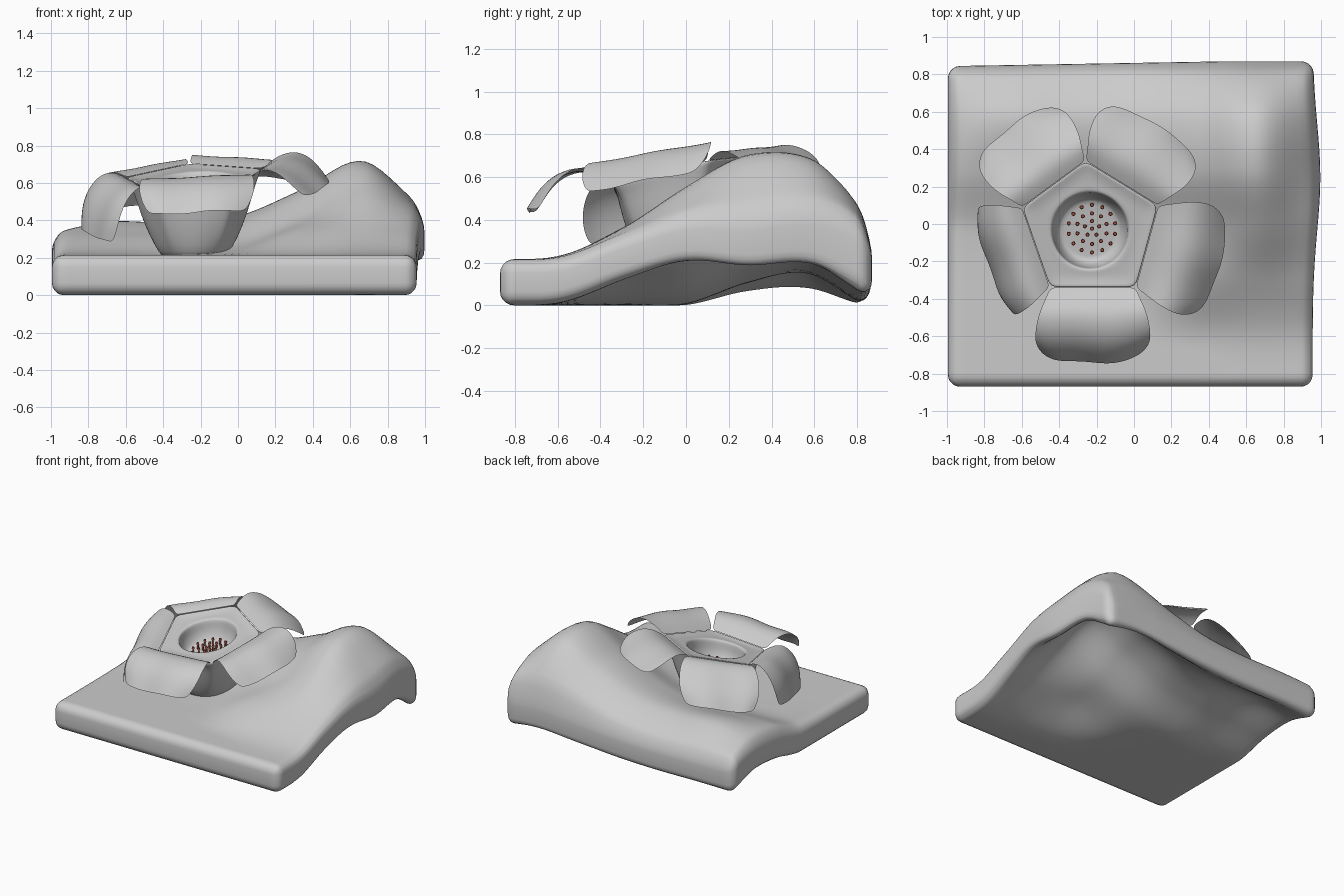
import bpy, bmesh, math
from mathutils import Vector

if "Cube" in bpy.data.objects:
    bpy.data.objects.remove(bpy.data.objects["Cube"])


def material(name, rgb):
    m = bpy.data.materials.new(name)
    m.diffuse_color = (*rgb, 1)
    m.use_nodes = True
    m.node_tree.nodes["Principled BSDF"].inputs["Base Color"].default_value = m.diffuse_color
    return m


GREY = material("clay grey", (0.6, 0.6, 0.6))
RED = material("rust red", (0.36, 0.08, 0.05))


def finish(name, bm, mat, subsurf=0, angle=40):
    bmesh.ops.recalc_face_normals(bm, faces=bm.faces)
    me = bpy.data.meshes.new(name)
    bm.to_mesh(me)
    bm.free()
    ob = bpy.data.objects.new(name, me)
    bpy.context.collection.objects.link(ob)
    me.materials.append(mat)
    if subsurf:
        mod = ob.modifiers.new("smooth", 'SUBSURF')
        mod.levels = mod.render_levels = subsurf
    bpy.ops.object.select_all(action='DESELECT')
    ob.select_set(True)
    bpy.context.view_layer.objects.active = ob
    if subsurf:
        me.shade_smooth()
    else:
        bpy.ops.object.shade_smooth_by_angle(angle=math.radians(angle))
    return ob


# ---- ground: rounded slab draped over a smooth height table
LIFT = [  # rows front to back, columns left to right
    [0, 0, 0, 0, 0, 0, 0],
    [0, 0, 0, 0, 0.01, 0.02, 0.01],
    [0, 0, 0, 0.02, 0.13, 0.15, 0.11],
    [0, 0.01, 0.01, 0.06, 0.19, 0.33, 0.18],
    [0.06, 0.10, 0.11, 0.17, 0.32, 0.46, 0.15],
    [0.07, 0.15, 0.15, 0.18, 0.29, 0.40, 0.15],
    [0, 0, 0, 0.01, 0.03, 0.05, 0.03],
]


def curve(vals, t):
    n = len(vals) - 1
    t = min(max(t, 0), 1) * n
    i = min(int(t), n - 1)
    f = t - i
    b, c = vals[i], vals[i + 1]
    a = vals[i - 1] if i > 0 else b
    d = vals[i + 2] if i + 2 <= n else c
    return b + 0.5 * f * (c - a + f * (2*a - 5*b + 4*c - d + f * (3*(b - c) + d - a)))


def lift(x, y):
    return max(0, curve([curve(r, (x + 1) / 2) for r in LIFT], (y + 0.87) / 1.74))


def swell(d):
    d = max(d, 0) / 0.1
    return d * math.exp(1 - d)


def puff(x, y):  # extra fullness of the upper side near the back, right and left edges
    hill = math.exp(-((x - 0.67) / 0.5) ** 2)
    side = math.exp(-((y - 0.35) / 0.35) ** 2)
    return (swell(0.88 - y) * (0.05 + 0.09 * hill) + swell(1.0 - x) * 0.08 * side
            + swell(x + 1.0) * 0.04 * side)


bm = bmesh.new()
bmesh.ops.create_cube(bm, size=1)
for v in bm.verts:
    v.co = Vector((v.co.x * 1.95 - 0.02, v.co.y * 1.74, (v.co.z + 0.5) * 0.215))
bmesh.ops.bevel(bm, geom=bm.edges[:], offset=0.065, segments=5, profile=0.5, affect='EDGES')
for axis, half, n in ((0, 0.98, 50), (1, 0.87, 46)):
    for i in range(1, n):
        co, no = Vector(), Vector()
        co[axis] = -half + 2 * half * i / n
        no[axis] = 1
        bmesh.ops.bisect_plane(bm, geom=bm.verts[:] + bm.edges[:] + bm.faces[:],
                               plane_co=co, plane_no=no, dist=1e-5)
for v in bm.verts:
    x, y, z = v.co
    v.co.x += 0.045 * max(0, x) ** 2 * math.exp(-((y - 0.25) / 0.4) ** 2)
    v.co.y -= 0.03 * max(0, y) * max(0, 0.5 - x) / 1.5
    v.co.z += lift(v.co.x, y) + puff(x, y) * z / 0.215
finish("ground_slab", bm, GREY)


# ---- flower cup: loft from round foot to tilted pentagon rim, into the bowl
def plane(x, y):
    return 0.648 + 0.21 * y + 0.06 * x


CX, CY = -0.235, -0.035
PENT = [(-0.45, -0.34), (0.01, -0.34), (0.13, 0.10), (-0.26, 0.34), (-0.60, 0.09)]
RINGS = [  # pentagon scale, circle radius, roundness, absolute-height weight, height
    (1, .15, 1, 1, .18), (1, .19, 1, 1, .23), (.64, .25, .6, 1, .31),
    (.78, .31, .4, .85, .41), (.88, .34, .2, .5, .50), (.97, .3, .04, 0, -.035),
    (1, .3, 0, 0, -.005), (.98, .3, 0, 0, .004), (.9, .3, .03, 0, -.006),
    (.72, .28, .3, 0, -.012), (1, .215, 1, 0, -.008), (1, .205, 1, 0, -.015),
    (1, .20, 1, 0, -.04), (1, .195, 1, 0, -.10), (1, .165, 1, 0, -.155), (1, .15, 1, 0, -.16),
    (1, .05, 1, 0, -.16)]
SIDE = 8
outline = [Vector(PENT[k]).lerp(Vector(PENT[(k + 1) % 5]), j / SIDE)
           for k in range(5) for j in range(SIDE)]
bm = bmesh.new()
loops = []
for s, r, b, w, h in RINGS:
    loop = []
    for p in outline:
        d = p - Vector((CX, CY))
        q = Vector((CX, CY)) + (d * s).lerp(d.normalized() * r, b)
        z = w * h + (1 - w) * (plane(q.x, q.y) + (h if w == 0 else -0.06))
        loop.append(bm.verts.new((q.x, q.y, z)))
    loops.append(loop)
N = len(outline)
for a, b in zip(loops, loops[1:]):
    for i in range(N):
        bm.faces.new((a[i], a[(i + 1) % N], b[(i + 1) % N], b[i]))
bm.faces.new(loops[0])
bm.faces.new(loops[-1])
finish("flower_cup", bm, GREY, subsurf=1)

# ---- petals: curled sheets growing from each pentagon side
WIDTH = [1.0, 1.1, 1.25, 1.34, 1.34, 1.16]
PETALS = {
    "front": [(0, 0), (.07, .05), (.15, .08), (.26, .05), (.34, -.02), (.40, -.12)],
    "right": [(0, 0), (.07, .06), (.16, .095), (.25, .08), (.33, .02), (.40, -.05)],
    "back_right": [(0, 0), (.07, .04), (.14, .05), (.22, .03), (.30, -.01), (.36, -.06)],
    "back_left": [(0, 0), (.07, .03), (.14, .02), (.23, -.04), (.32, -.12), (.38, -.21)],
    "left": [(0, 0), (.07, .03), (.14, .02), (.22, -.06), (.26, -.17), (.27, -.27)],
}
COLS = 12
for k, (name, prof) in enumerate(PETALS.items()):
    A, B = Vector(PENT[k]), Vector(PENT[(k + 1) % 5])
    mid, half = (A + B) / 2, (B - A) / 2
    out = Vector((half.y, -half.x)).normalized()
    bm = bmesh.new()
    rows = []
    for (o, dz), w in zip(prof, WIDTH):
        row = []
        for i in range(COLS + 1):
            u = 2 * i / COLS - 1
            e = mid + half * u
            edge = 1 - 0.12 * u ** 4
            ripple = 0.006 * math.sin(5 * u + k) * o / 0.4
            p = mid + half * u * w + out * (o * edge + ripple)
            row.append(bm.verts.new((p.x, p.y, plane(e.x, e.y) + dz + ripple)))
        rows.append(row)
    for a, b in zip(rows, rows[1:]):
        for i in range(COLS):
            bm.faces.new((a[i], a[i + 1], b[i + 1], b[i]))
    finish("petal_" + name, bm, GREY, subsurf=2)

# ---- rust-red spikes standing on the bowl floor
bm = bmesh.new()
for count, radius in ((1, 0), (5, 0.04), (10, 0.082), (14, 0.127)):
    for i in range(count):
        a = 2 * math.pi * i / count + math.pi / 2
        x, y = CX + 0.01 + radius * math.cos(a), CY + 0.01 + radius * math.sin(a)
        z = plane(x, y) - 0.163
        for r1, r2, z0, z1 in ((.007, .007, 0, .04), (.011, .008, .036, .05)):
            made = bmesh.ops.create_cone(bm, cap_ends=True, segments=10, radius1=r1,
                                         radius2=r2, depth=z1 - z0)
            bmesh.ops.translate(bm, verts=made["verts"], vec=(x, y, z + (z0 + z1) / 2))
finish("bowl_spikes", bm, RED)
